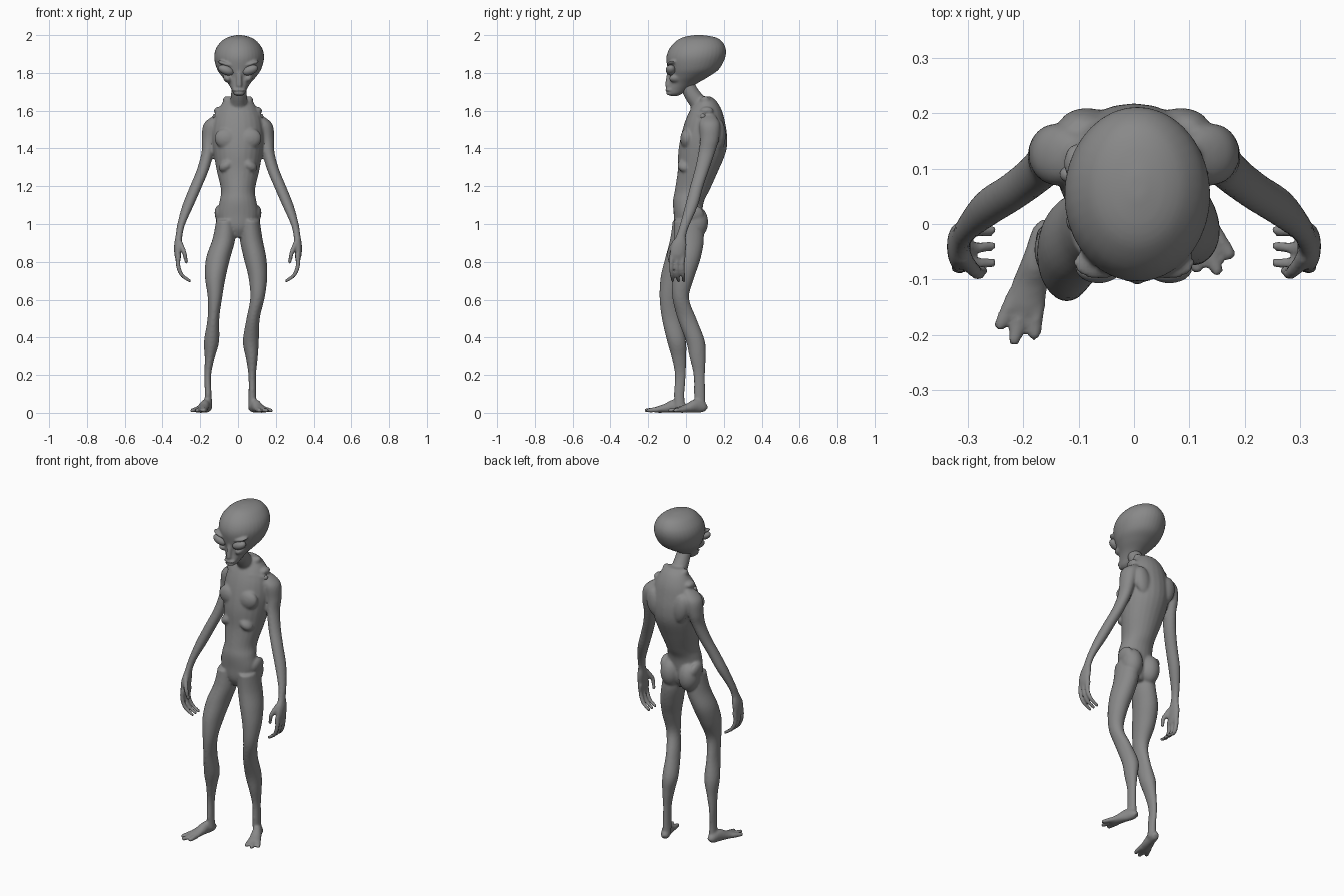
import bpy
import bmesh
import math
from mathutils import Vector, Matrix

default_cube = bpy.data.objects.get("Cube")
if default_cube:
    bpy.data.objects.remove(default_cube, do_unlink=True)

# Single grey skin colour
skin = bpy.data.materials.new("grey_skin")
skin.use_nodes = True
skin_colour = (.25, .25, .25, 1)
skin.diffuse_color = skin_colour
skin.node_tree.nodes["Principled BSDF"].inputs["Base Color"].default_value = skin_colour


def finish(name, bm):
    """Turn a bmesh into a smooth shaded object."""
    bmesh.ops.recalc_face_normals(bm, faces=bm.faces)
    for face in bm.faces:
        face.smooth = True
    mesh = bpy.data.meshes.new(name)
    bm.to_mesh(mesh)
    bm.free()
    mesh.materials.append(skin)
    obj = bpy.data.objects.new(name, mesh)
    bpy.context.collection.objects.link(obj)
    return obj


def spline(rows, steps=5):
    """Smoothly interpolate rows of numbers (Catmull-Rom)."""
    rows = [Vector(row) for row in rows]
    padded = [rows[0]] + rows + [rows[-1]]
    result = []
    for a, b, c, d in zip(padded, padded[1:], padded[2:], padded[3:]):
        for step in range(steps):
            t = step / steps
            result.append(b + (c - a) * (t / 2)
                          + (a * 2 - b * 5 + c * 4 - d) * (t * t / 2)
                          + (b * 3 - a - c * 3 + d) * (t ** 3 / 2))
    return result + [rows[-1]]


def loft(name, rings, side=1, along_path=False, sides=24):
    """Skin elliptical rings given as (x, y, z, half width, half depth)."""
    rings = spline(rings)
    centres = [Vector((r[0] * side, r[1], r[2])) for r in rings]
    bm = bmesh.new()
    loops = []
    for i, (centre, ring) in enumerate(zip(centres, rings)):
        turn = Matrix.Identity(3)
        if along_path:
            ahead = centres[min(i + 1, len(centres) - 1)]
            behind = centres[max(i - 1, 0)]
            turn = (ahead - behind).to_track_quat('Z', 'Y').to_matrix()
        loop = []
        for k in range(sides):
            angle = math.tau * k / sides
            offset = Vector((ring[3] * math.cos(angle), ring[4] * math.sin(angle), 0))
            loop.append(bm.verts.new(centre + turn @ offset))
        loops.append(loop)
    for low, high in zip(loops, loops[1:]):
        for k in range(sides):
            n = (k + 1) % sides
            bm.faces.new((low[k], low[n], high[n], high[k]))
    bm.faces.new(loops[0])
    bm.faces.new(loops[-1])
    return finish(name, bm)


def tube(name, points, start, end, side=1):
    """Round tapering tube with domed ends."""
    last = len(points) - 1
    rings = [(*p, *[start + (end - start) * i / last] * 2) for i, p in enumerate(points)]
    parts = [loft(name, rings, side, along_path=True, sides=14)]
    for point, radius in ((points[0], start), (points[-1], end)):
        parts.append(blob(name + "_end", point, (radius,) * 3, side))
    return parts


def blob(name, centre, radii, side=1, tilt=0):
    """Ellipsoid, optionally tilted about the front axis."""
    place = (Matrix.Translation((centre[0] * side, centre[1], centre[2]))
             @ Matrix.Rotation(math.radians(tilt * side), 4, 'Y')
             @ Matrix.Diagonal((*radii, 1)))
    bm = bmesh.new()
    bmesh.ops.create_uvsphere(bm, u_segments=24, v_segments=16, radius=1, matrix=place)
    return finish(name, bm)


def fuse(name, parts, voxel):
    """Join overlapping parts and blend them into one continuous skin."""
    bpy.ops.object.select_all(action='DESELECT')
    for part in parts:
        part.select_set(True)
    bpy.context.view_layer.objects.active = parts[0]
    bpy.ops.object.join()
    obj = parts[0]
    obj.name = name
    remesh = obj.modifiers.new("blend", 'REMESH')
    remesh.mode = 'VOXEL'
    remesh.voxel_size = voxel
    remesh.use_smooth_shade = True
    soften = obj.modifiers.new("soften", 'SMOOTH')
    soften.factor = .5
    soften.iterations = 4
    return obj


# Torso: height, depth centre, half width, half depth
torso_profile = [
    (.93, .01, .04, .045), (.98, .01, .09, .07), (1.05, .01, .108, .075),
    (1.12, .013, .098, .082), (1.18, .033, .09, .092), (1.28, .063, .112, .107),
    (1.38, .085, .13, .126), (1.46, .095, .138, .123), (1.54, .1, .13, .106),
    (1.6, .105, .108, .085), (1.65, .107, .076, .055), (1.675, .1, .05, .03)]
body = [loft("torso", [(0, y, z, w, d) for z, y, w, d in torso_profile])]
body += tube("neck", [(0, .09, 1.59), (.003, .065, 1.64), (.005, .03, 1.69), (.005, 0, 1.75)], .05, .038)

# Arm from shoulder to knuckles
arm_rings = [
    (.1, .12, 1.58, .02, .03), (.135, .125, 1.53, .046, .055), (.152, .125, 1.45, .04, .05),
    (.16, .11, 1.38, .033, .044), (.185, .085, 1.29, .032, .038), (.222, .057, 1.2, .032, .035),
    (.264, .03, 1.1, .03, .034), (.3, -.005, 1, .021, .026), (.312, -.025, .94, .018, .026),
    (.317, -.037, .89, .021, .04), (.319, -.044, .84, .018, .042), (.316, -.045, .81, .013, .036)]

for side in (1, -1):
    body.append(loft("arm", arm_rings, side))
    for y in (-.075, -.045, -.015):
        finger = [(.316, y, .83), (.317, y - .004, .78), (.297, y, .73), (.256, y + .005, .7)]
        body += tube("finger", finger, .014, .009, side)
    body += tube("thumb", [(.308, -.06, .9), (.285, -.088, .85), (.274, -.084, .8)], .015, .01, side)
    # Muscle and bone masses
    body.append(blob("buttock", (.06, .055, 1.01), (.058, .062, .085), side))
    body.append(blob("hip_bone", (.095, .04, 1.05), (.028, .055, .05), side, 10))
    body.append(blob("chest_muscle", (.06, .005, 1.45), (.065, .035, .055), side, -15))
    body.append(blob("rib_edge", (.06, -.005, 1.31), (.045, .04, .03), side, 35))
    body.append(blob("shoulder_blade", (.085, .175, 1.47), (.05, .035, .085), side, 12))
    body.append(blob("collar_bump", (.062, .1, 1.655), (.018, .025, .022), side))
    body.append(blob("collar_ridge", (.105, .11, 1.6), (.022, .035, .02), side))
    body.append(tube("collar_bone", [(.015, .025, 1.57), (.06, .04, 1.585), (.12, .09, 1.57)], .012, .014, side)[0])

# Legs are posed separately, right leg stepping forward
right_leg = [
    (-.065, 0, 1.02, .05, .07), (-.075, -.008, .92, .06, .076), (-.105, -.03, .82, .064, .08),
    (-.12, -.062, .72, .055, .072), (-.122, -.09, .61, .038, .05), (-.13, -.078, .5, .031, .05),
    (-.14, -.05, .38, .04, .05), (-.15, -.037, .29, .026, .038), (-.16, -.03, .2, .018, .029),
    (-.158, -.036, .1, .018, .028), (-.157, -.032, .03, .022, .028)]
left_leg = [
    (.065, .01, 1.02, .05, .075), (.07, .015, .92, .06, .08), (.09, .003, .82, .06, .075),
    (.105, -.015, .72, .05, .06), (.103, -.028, .61, .038, .044), (.08, .005, .5, .035, .05),
    (.068, .05, .38, .042, .05), (.073, .062, .29, .031, .042), (.075, .07, .2, .02, .03),
    (.076, .072, .1, .02, .03), (.075, .075, .03, .022, .028)]
body += [loft("right_leg", right_leg), loft("left_leg", left_leg)]

# Foot: share of length, half width, half height
foot_profile = [(.03, .016, .017), (.1, .024, .028), (.28, .026, .036), (.5, .032, .024), (.72, .037, .016)]
for heel, tip in ((Vector((-.155, .005, 0)), Vector((-.22, -.222, 0))),
                  (Vector((.068, .11, 0)), Vector((.155, -.095, 0)))):
    stride = tip - heel
    across = stride.cross(Vector((0, 0, 1))).normalized()
    sole = [(*(heel + stride * t).xy, h, w, h) for t, w, h in foot_profile]
    body.append(loft("foot", sole, along_path=True))
    for spread, reach in ((-1, .86), (0, .94), (1, .86)):
        root = heel + stride * .62 + across * spread * .022
        end = heel + stride * reach + across * spread * .032
        body += tube("toe", [(*root.xy, .018), (*end.xy, .013)], .015, .012)

fuse("body", body, .007)

# Head: height, front edge, back edge, half width
skull_profile = [
    (1.678, -.085, -.045, .015), (1.69, -.1, -.02, .03), (1.715, -.1, .015, .042),
    (1.745, -.09, .06, .06), (1.78, -.088, .12, .09), (1.82, -.097, .175, .117),
    (1.88, -.104, .207, .132), (1.93, -.087, .21, .122), (1.97, -.05, .187, .091),
    (1.99, -.01, .15, .056), (2, .045, .09, .014)]
head = [loft("skull", [(.006, (f + b) / 2, z, w, (b - f) / 2) for z, f, b, w in skull_profile], sides=36)]
head += tube("nose", [(.006, -.085, 1.81), (.006, -.092, 1.77), (.006, -.094, 1.735)], .012, .016)
head.append(blob("upper_lip", (.006, -.085, 1.71), (.036, .024, .011)))
head.append(blob("lower_lip", (.006, -.083, 1.691), (.03, .022, .01)))
for side in (1, -1):
    head.append(blob("cheek", (.055, -.05, 1.77), (.026, .04, .02), side, -40))
    head.append(blob("brow", (.062, -.07, 1.846), (.05, .03, .012), side, -18))
fuse("head", head, .006)

# Large slanted eyes
for side, label in ((1, "left"), (-1, "right")):
    blob(label + "_eye", (.064, -.08, 1.815), (.043, .027, .025), side, -22)
